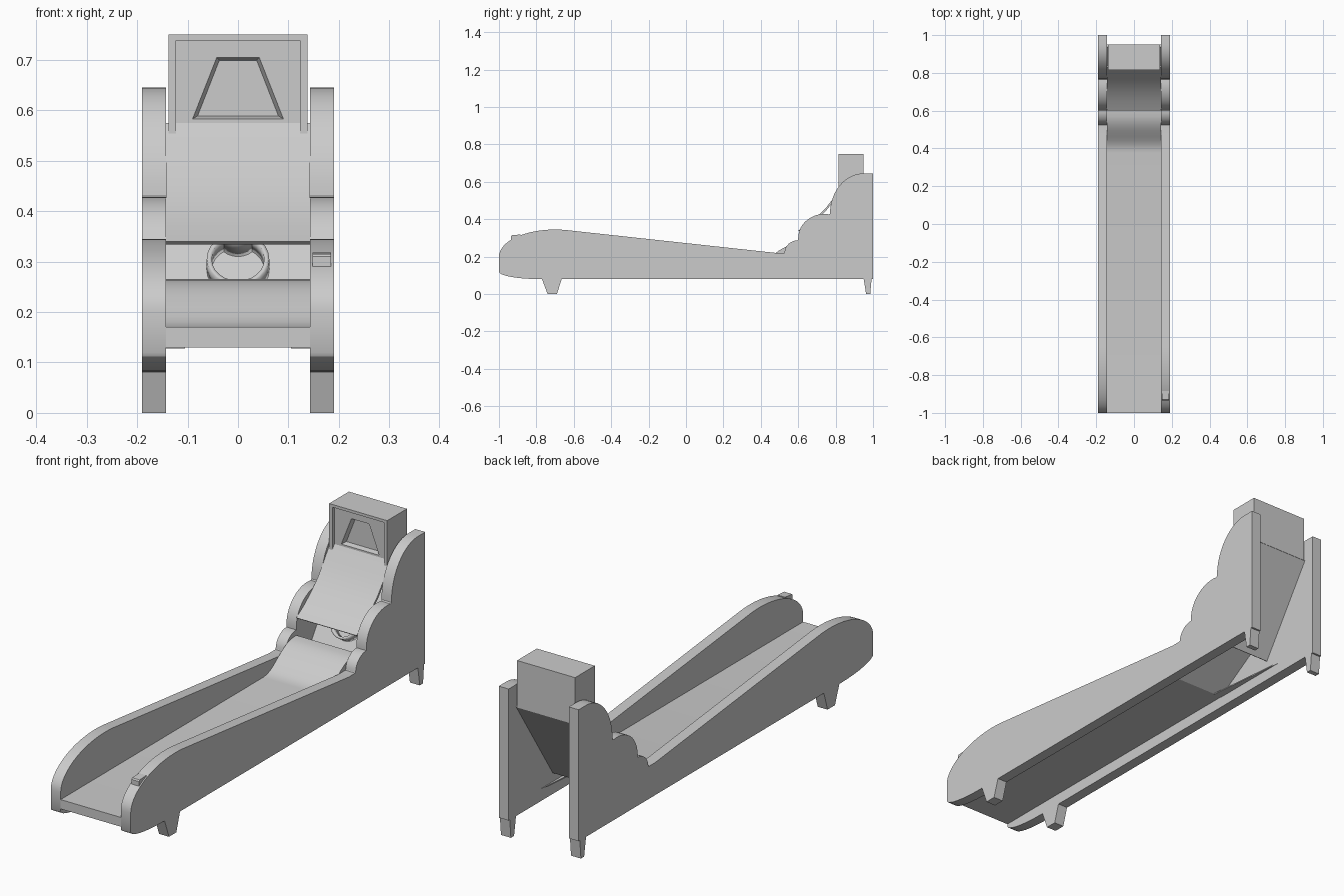
import bpy, bmesh, math
from math import radians, sin, cos

default = bpy.data.objects.get("Cube")
if default:
    bpy.data.objects.remove(default)

GREY = (0.6, 0.6, 0.6, 1)
mat = bpy.data.materials.new("plain_grey")
mat.use_nodes = True
mat.diffuse_color = GREY
mat.node_tree.nodes["Principled BSDF"].inputs["Base Color"].default_value = GREY


def loft(name, loops, smooth=False):
    """Bridge equal-length closed loops and cap both ends."""
    bm = bmesh.new()
    rows = [[bm.verts.new(p) for p in loop] for loop in loops]
    n = len(rows[0])
    for a, b in zip(rows, rows[1:]):
        for i in range(n):
            j = (i + 1) % n
            bm.faces.new((a[i], a[j], b[j], b[i]))
    bm.faces.new(rows[0])
    bm.faces.new(rows[-1])
    bmesh.ops.recalc_face_normals(bm, faces=bm.faces)
    me = bpy.data.meshes.new(name)
    bm.to_mesh(me)
    bm.free()
    me.materials.append(mat)
    ob = bpy.data.objects.new(name, me)
    bpy.context.collection.objects.link(ob)
    if smooth:
        shade(ob)
    return ob


def shade(ob):
    bpy.ops.object.select_all(action='DESELECT')
    ob.select_set(True)
    bpy.context.view_layer.objects.active = ob
    bpy.ops.object.shade_smooth_by_angle(angle=radians(30))


def prism(name, profile, x0, x1, smooth=False):
    """Extrude a (y, z) profile along x."""
    return loft(name, [[(x, y, z) for y, z in profile] for x in (x0, x1)], smooth)


def rect(y0, y1, z0, z1):
    return [(y0, z0), (y1, z0), (y1, z1), (y0, z1)]


def arc(cy, cz, ry, rz, a0, a1, n=12):
    angles = [radians(a0 + (a1 - a0) * i / n) for i in range(n + 1)]
    return [(cy + ry * cos(a), cz + rz * sin(a)) for a in angles]


INNER, OUTER = 0.143, 0.19

# Side panels: rounded nose, sloping rail, three stepped humps
panel = (arc(-0.78, 0.12, 0.22, 0.04, 270, 180, 8)
         + arc(-0.70, 0.20, 0.30, 0.145, 180, 80, 18)
         + [(0.48, 0.22), (0.525, 0.22)]
         + arc(0.60, 0.22, 0.073, 0.068, 178, 90, 8)
         + arc(0.74, 0.30, 0.14, 0.128, 180, 80)
         + arc(0.95, 0.43, 0.18, 0.215, 180, 90, 14)
         + [(1.0, 0.645), (1.0, 0.08)])
front_leg = [(-0.77, 0.08), (-0.74, 0), (-0.69, 0), (-0.665, 0.08)]
back_leg = [(0.95, 0.08), (0.963, 0), (0.985, 0), (0.992, 0.08)]
for side, s in (("left", 1), ("right", -1)):
    prism(side + "_side_panel", panel, s * INNER, s * OUTER, True)
    prism(side + "_front_leg", front_leg, s * INNER, s * OUTER)
    prism(side + "_back_leg", back_leg, s * INNER, s * OUTER)
    # Tapered floor strip beside the ball return
    strip = [(INNER, 0.4), (INNER, 0.78), (0.105, 0.4)]
    loft(side + "_floor_strip", [[(s * x, y, z) for x, y in strip] for z in (0.128, 0.133)])

# Lane with launch ramp
ramp_top = [(0.6, 0.265), (0.57, 0.263), (0.545, 0.257), (0.52, 0.246), (0.495, 0.231),
            (0.465, 0.209), (0.44, 0.191), (0.42, 0.18), (0.4, 0.173), (0.375, 0.17)]
prism("lane", [(-1, 0.13), (0.4, 0.13), (0.6, 0.255)] + ramp_top + [(-1, 0.17)],
      -INNER, INNER, True)

# Curved hood above the target
hood = [(0.6, 0.34), (0.65, 0.372), (0.7, 0.412), (0.745, 0.457), (0.785, 0.508), (0.83, 0.575)]
under = [(y + 0.008, z - 0.006) for y, z in reversed(hood)]
prism("hood", hood + under, -INNER, INNER, True)

# Slanted target board
tilt = math.atan2(0.38, 0.25)
ny, nz = -sin(tilt), cos(tilt)
low, high, thick = (0.70, 0.17), (0.95, 0.55), 0.015
board = [low, high] + [(y + ny * thick, z + nz * thick) for y, z in (high, low)]
prism("target_board", board, -INNER, INNER)

# Target rings standing on the board
for name, z, radius, height in (("large_ring", 0.275, 0.062, 0.04),
                                ("small_ring", 0.335, 0.04, 0.06)):
    y = low[0] + (z - low[1]) / math.tan(tilt)
    d = thick + height / 2
    bpy.ops.mesh.primitive_cylinder_add(vertices=24, radius=radius, depth=height,
                                        end_fill_type='NOTHING',
                                        location=(0, y + ny * d, z + nz * d),
                                        rotation=(tilt, 0, 0))
    ring = bpy.context.object
    ring.name = name
    ring.data.materials.append(mat)
    shade(ring)
    wall = ring.modifiers.new("wall", 'SOLIDIFY')
    wall.thickness = 0.01

# Score cabinet with a tapered trapezoid recess in its face


def trapezoid(y, bottom, top, z0, z1):
    return [(-bottom, y, z0), (bottom, y, z0), (top, y, z1), (-top, y, z1)]


loft("score_cabinet", [trapezoid(0.95, 0.138, 0.138, 0.548, 0.75),
                       trapezoid(0.83, 0.138, 0.138, 0.548, 0.75),
                       trapezoid(0.83, 0.09, 0.042, 0.583, 0.705),
                       trapezoid(0.85, 0.08, 0.037, 0.589, 0.699)])
prism("cabinet_top_trim", rect(0.816, 0.83, 0.738, 0.75), -0.138, 0.138)
for side, s in (("left", 1), ("right", -1)):
    prism(side + "_cabinet_trim", rect(0.816, 0.83, 0.55, 0.738), s * 0.123, s * 0.138)

# Coin box on the left rail
prism("coin_box", [(-0.935, 0.287), (-0.885, 0.287), (-0.885, 0.318), (-0.93, 0.315),
                   (-0.935, 0.31)], 0.148, 0.184)
